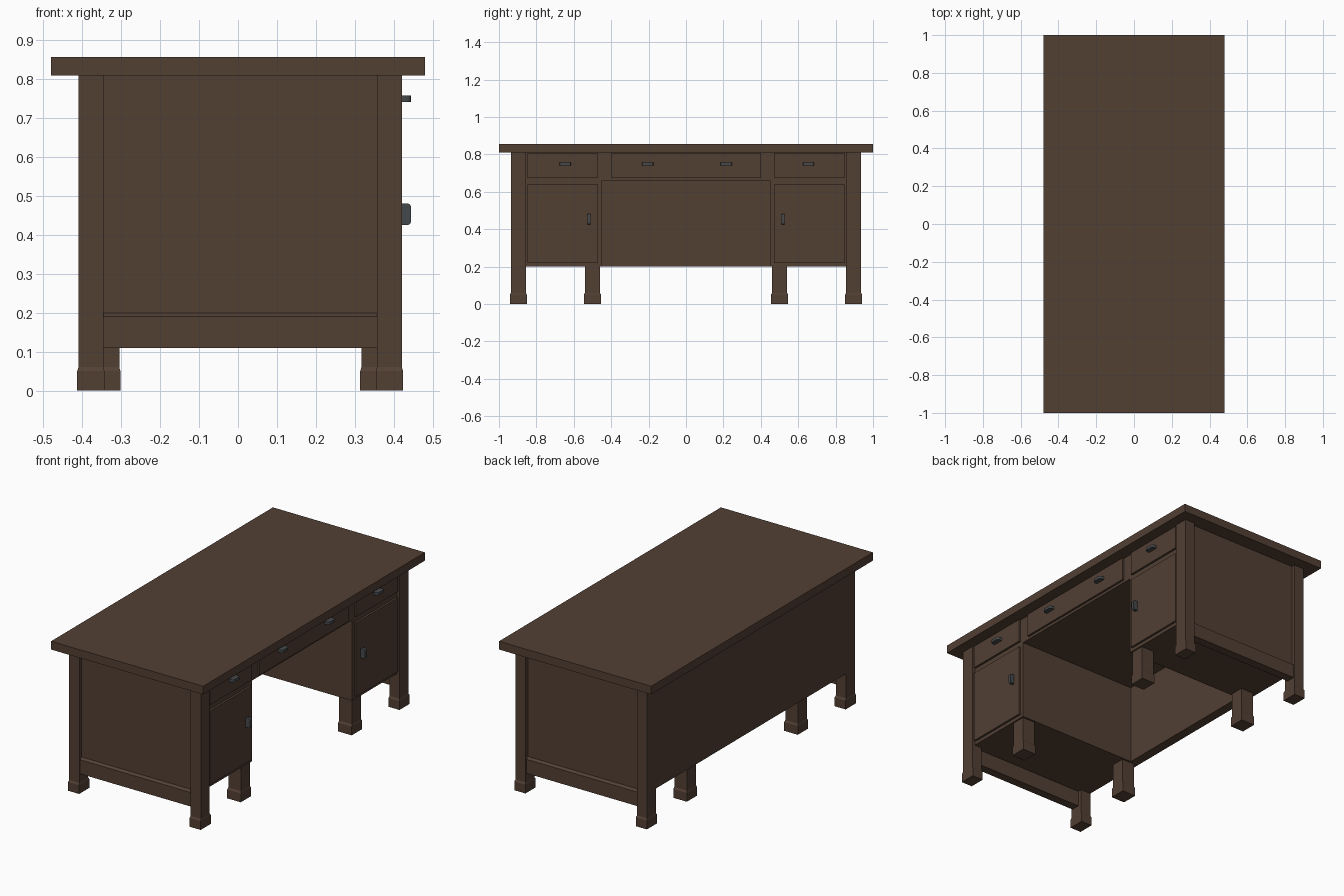
import bpy, bmesh

if "Cube" in bpy.data.objects:
    bpy.data.objects.remove(bpy.data.objects["Cube"])

def material(name, color):
    m = bpy.data.materials.new(name)
    m.diffuse_color = color
    m.use_nodes = True
    m.node_tree.nodes["Principled BSDF"].inputs["Base Color"].default_value = m.diffuse_color
    return m

WOOD = material("dark_wood", (0.085, 0.05, 0.034, 1))
METAL = material("dark_metal", (0.06, 0.065, 0.07, 1))

def finish(name, bm, mat):
    bmesh.ops.recalc_face_normals(bm, faces=bm.faces)
    me = bpy.data.meshes.new(name)
    bm.to_mesh(me)
    bm.free()
    me.materials.append(mat)
    ob = bpy.data.objects.new(name, me)
    bpy.context.collection.objects.link(ob)
    return ob

def box(name, x, y, z, mat=WOOD):
    """Box from (min, max) ranges."""
    bm = bmesh.new()
    bmesh.ops.create_cube(bm, size=1)
    for v in bm.verts:
        v.co = [r[0] if c < 0 else r[1] for c, r in zip(v.co, (x, y, z))]
    return finish(name, bm, mat)

def loft(name, rings, mat=WOOD):
    """Capped skin through rectangular rings (cx, cy, half_x, half_y, z)."""
    bm = bmesh.new()
    loops = [[bm.verts.new((cx + sx * hx, cy + sy * hy, z))
              for sx, sy in ((-1, -1), (1, -1), (1, 1), (-1, 1))]
             for cx, cy, hx, hy, z in rings]
    for a, b in zip(loops, loops[1:]):
        for i in range(4):
            j = (i + 1) % 4
            bm.faces.new((a[i], a[j], b[j], b[i]))
    bm.faces.new(loops[0][::-1])
    bm.faces.new(loops[-1])
    return finish(name, bm, mat)

def leg(name, cx, cy, hx, hy, top):
    fx, fy = hx + 0.003, hy + 0.006
    loft(name, [(cx, cy, fx, fy, 0), (cx, cy, fx, fy, 0.05),
                (cx, cy, hx, hy, 0.06), (cx, cy, hx, hy, top)])

def handle(name, y, z, long_axis):
    """Pull with rounded outer corners, lying along y or z."""
    hy, hz = (0.03, 0.008) if long_axis == 1 else (0.008, 0.028)
    ob = box(name, (0.40, 0.445), (y - hy, y + hy), (z - hz, z + hz), METAL)
    bm = bmesh.new()
    bm.from_mesh(ob.data)
    edges = [e for e in bm.edges
             if all(v.co.x > 0.44 for v in e.verts)
             and abs(e.verts[0].co[long_axis] - e.verts[1].co[long_axis]) < 1e-5]
    bmesh.ops.bevel(bm, geom=edges, offset=0.012, segments=5, profile=0.5,
                    affect='EDGES')
    bm.to_mesh(ob.data)
    bm.free()
    bpy.ops.object.select_all(action='DESELECT')
    bpy.context.view_layer.objects.active = ob
    ob.select_set(True)
    bpy.ops.object.shade_smooth_by_angle()

# Table top, back panel and centre drawer case
box("table_top", (-0.48, 0.48), (-1, 1), (0.81, 0.857))
box("back_panel", (-0.41, -0.355), (-0.857, 0.857), (0.20, 0.81))
box("centre_drawer_case", (-0.36, 0.405), (-0.452, 0.452), (0.66, 0.81))
box("centre_drawer_front", (0.40, 0.417), (-0.40, 0.40), (0.675, 0.808))

for s, side in ((-1, "left"), (1, "right")):
    def span(a, b):
        return tuple(sorted((s * a, s * b)))

    # Pedestal carcass with its drawer and door
    box(side + "_pedestal", (-0.36, 0.405), span(0.45, 0.912), (0.20, 0.81))
    box(side + "_drawer_front", (0.40, 0.417), span(0.47, 0.847), (0.675, 0.808))
    box(side + "_door", (0.40, 0.417), span(0.47, 0.847), (0.22, 0.64))

    # Recessed end panel and chamfered lower rail
    box(side + "_end_panel", (-0.35, 0.36), span(0.88, 0.915), (0.19, 0.81))
    loft(side + "_end_rail", [(0.006, s * 0.905, 0.353, 0.025, 0.11),
                              (0.006, s * 0.905, 0.353, 0.025, 0.19),
                              (0.006, s * 0.8975, 0.353, 0.0175, 0.20)])

    # Corner posts and short inner legs
    for x, end in ((0.389, "front"), (-0.378, "back")):
        leg(f"{side}_{end}_corner_post", x, s * 0.896, 0.032, 0.04, 0.81)
    for x, end in ((0.357, "front"), (-0.345, "back")):
        leg(f"{side}_{end}_inner_leg", x, s * 0.5, 0.04, 0.04, 0.205)

    # Handles
    handle(side + "_drawer_handle", 0.655 if s > 0 else -0.645, 0.75, 1)
    handle(side + "_centre_handle", 0.215 if s > 0 else -0.205, 0.75, 1)
    handle(side + "_door_handle", s * 0.518, 0.453, 2)
